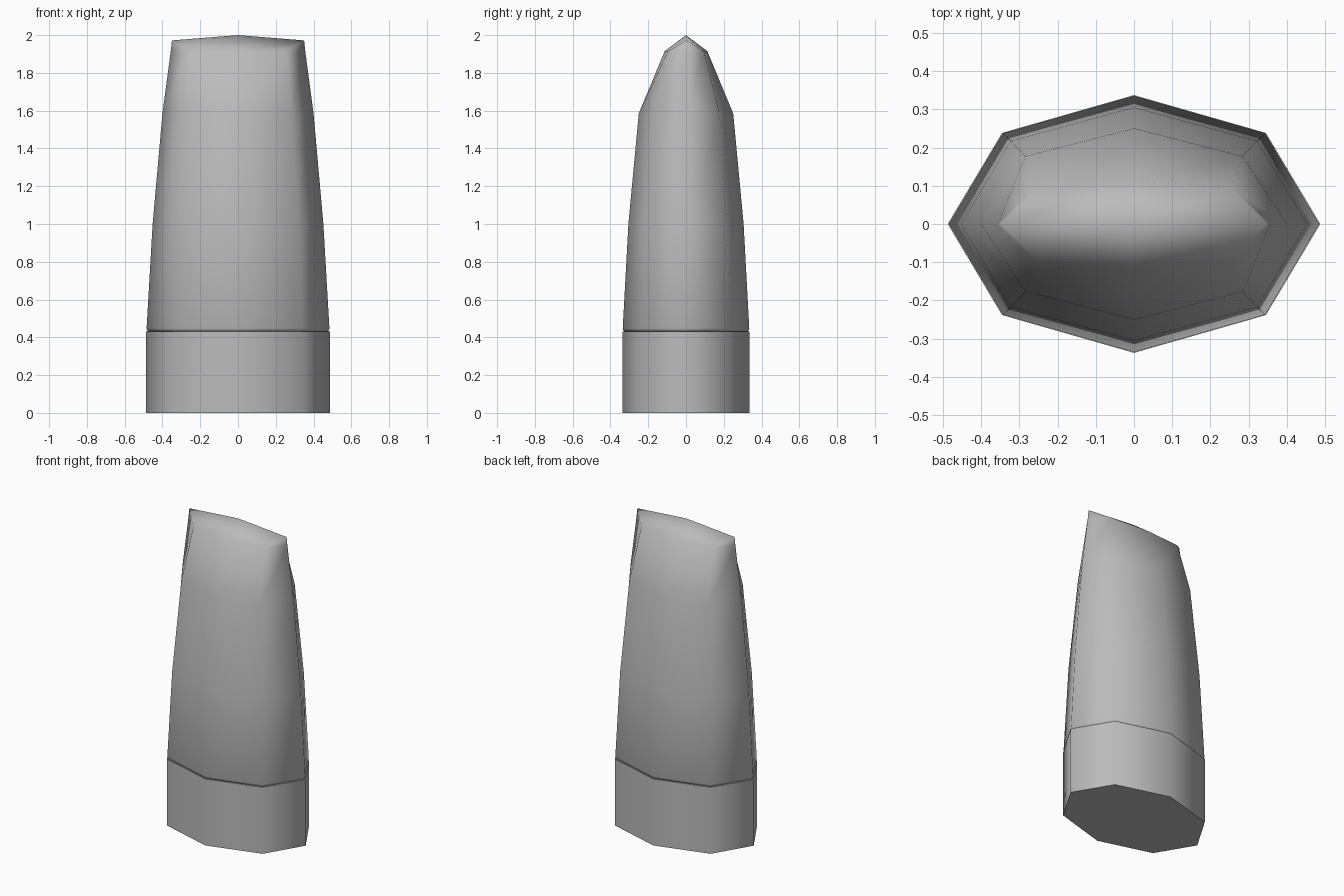
import bpy, bmesh, math

default_cube = bpy.data.objects.get("Cube")
if default_cube:
    bpy.data.objects.remove(default_cube, do_unlink=True)

grey = bpy.data.materials.new("plain grey")
grey.use_nodes = True
colour = (0.5, 0.5, 0.5, 1)
grey.diffuse_color = colour
grey.node_tree.nodes["Principled BSDF"].inputs["Base Color"].default_value = colour


def octagon(bm, z, end, cx, cy, side):
    """Eight-sided ring: end point, corner and side point, mirrored."""
    points = [(end, 0), (cx, cy), (0, side), (-cx, cy),
              (-end, 0), (-cx, -cy), (0, -side), (cx, -cy)]
    return [bm.verts.new((x, y, z)) for x, y in points]


def bridge(bm, low, high):
    for i in range(8):
        j = (i + 1) % 8
        bm.faces.new((low[i], low[j], high[j], high[i]))


def loft(bm, rings):
    loops = [octagon(bm, *r) for r in rings]
    bm.faces.new(reversed(loops[0]))
    for low, high in zip(loops, loops[1:]):
        bridge(bm, low, high)
    return loops[-1]


def finish(bm, name):
    bmesh.ops.recalc_face_normals(bm, faces=bm.faces)
    mesh = bpy.data.meshes.new(name)
    bm.to_mesh(mesh)
    bm.free()
    mesh.materials.append(grey)
    obj = bpy.data.objects.new(name, mesh)
    bpy.context.collection.objects.link(obj)
    bpy.ops.object.select_all(action="DESELECT")
    obj.select_set(True)
    bpy.context.view_layer.objects.active = obj
    bpy.ops.object.shade_smooth_by_angle(angle=math.radians(80))


# Screw cap the tube stands on
bm = bmesh.new()
top = loft(bm, [(0, 0.487, 0.345, 0.238, 0.337),
                (0.432, 0.487, 0.345, 0.238, 0.337)])
bm.faces.new(top)
finish(bm, "cap")

# Tube body narrowing to a pinched crest
bm = bmesh.new()
ring = loft(bm, [(0.432, 0.478, 0.339, 0.232, 0.329),
                 (0.447, 0.484, 0.343, 0.237, 0.335),
                 (1.0, 0.452, 0.322, 0.217, 0.305),
                 (1.585, 0.40, 0.284, 0.177, 0.25),
                 (1.915, 0.356, 0.255, 0.095, 0.113)])
right, middle, left = [bm.verts.new(p) for p in
                       ((0.35, 0, 1.972), (0, 0, 2.0), (-0.35, 0, 1.972))]
for a, b, tip in ((0, 1, right), (3, 4, left), (4, 5, left), (7, 0, right)):
    bm.faces.new((ring[a], ring[b], tip))
for a, b, c, d in ((1, 2, middle, right), (2, 3, left, middle),
                   (5, 6, middle, left), (6, 7, right, middle)):
    bm.faces.new((ring[a], ring[b], c, d))
finish(bm, "tube")
